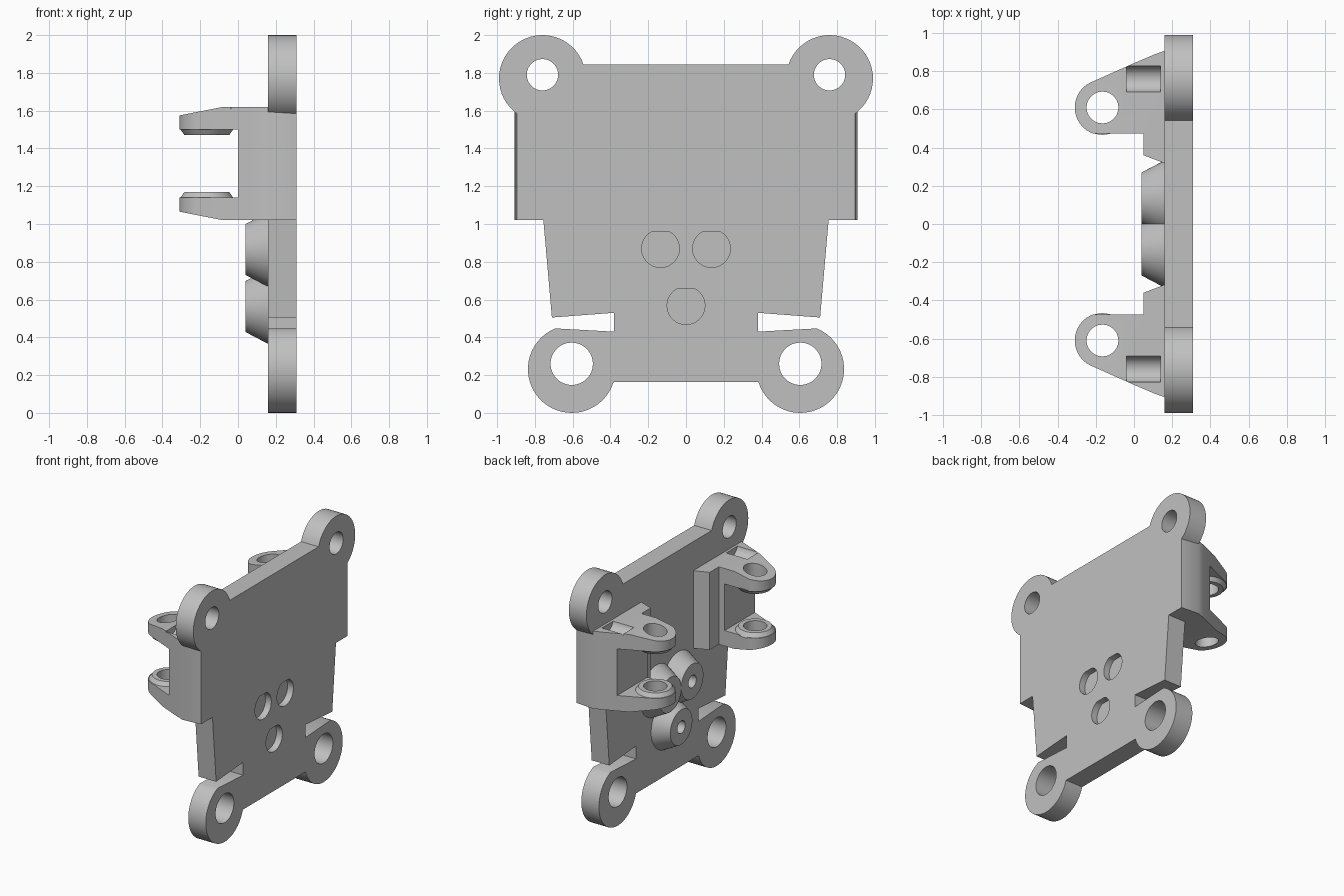
import bpy, bmesh
from math import cos, sin, radians
from mathutils import Vector

cube = bpy.data.objects.get("Cube")
if cube:
    bpy.data.objects.remove(cube, do_unlink=True)

grey = bpy.data.materials.new("grey plastic")
grey.use_nodes = True
COLOUR = (0.53, 0.53, 0.53, 1)
grey.diffuse_color = COLOUR
grey.node_tree.nodes["Principled BSDF"].inputs["Base Color"].default_value = COLOUR


def arc(centre, r, start, end, steps=32):
    """Points on an arc, angles in degrees."""
    angles = [radians(start + (end - start) * i / steps) for i in range(steps + 1)]
    return [(centre[0] + r * cos(a), centre[1] + r * sin(a)) for a in angles]


def circle(centre, r):
    return arc(centre, r, 0, 360, 48)[:-1]


def loft(name, lower, upper, a, b, axis):
    """Solid between two matching outlines at a and b along an axis."""
    place = {"x": lambda p, h: Vector((h, p[0], p[1])),
             "y": lambda p, h: Vector((p[0], h, p[1])),
             "z": lambda p, h: Vector((p[0], p[1], h))}[axis]
    bm = bmesh.new()
    low = [bm.verts.new(place(p, a)) for p in lower]
    high = [bm.verts.new(place(p, b)) for p in upper]
    bm.faces.new(low)
    bm.faces.new(high)
    n = len(low)
    for i in range(n):
        j = (i + 1) % n
        bm.faces.new((low[i], low[j], high[j], high[i]))
    bmesh.ops.recalc_face_normals(bm, faces=bm.faces)
    mesh = bpy.data.meshes.new(name)
    bm.to_mesh(mesh)
    bm.free()
    mesh.materials.append(grey)
    obj = bpy.data.objects.new(name, mesh)
    bpy.context.collection.objects.link(obj)
    return obj


def prism(name, outline, a, b, axis):
    return loft(name, outline, outline, a, b, axis)


def select(obj):
    bpy.ops.object.select_all(action='DESELECT')
    obj.select_set(True)
    bpy.context.view_layer.objects.active = obj


def combine(obj, tool, operation='DIFFERENCE'):
    """Apply a boolean and remove the tool."""
    mod = obj.modifiers.new("cut", 'BOOLEAN')
    mod.operation, mod.object, mod.solver = operation, tool, 'EXACT'
    select(obj)
    bpy.ops.object.modifier_apply(modifier=mod.name)
    bpy.data.objects.remove(tool, do_unlink=True)


def smooth(obj):
    select(obj)
    bpy.ops.object.shade_smooth_by_angle(angle=radians(30))


# Mounting plate with four round lugs and two side slits
half = (arc((0.76, 1.77), 0.23, 161, -54)
        + [(0.895, 1.02), (0.755, 1.02), (0.71, 0.505), (0.38, 0.53), (0.38, 0.43)]
        + arc((0.605, 0.232), 0.232, 68, -163))
outline = half + [(-y, z) for y, z in reversed(half)]
plate = prism("mounting_plate", outline, 0.16, 0.31, "x")
for s in (1, -1):
    combine(plate, prism("hole", circle((s * 0.76, 1.79), 0.083), 0, 1, "x"))
    combine(plate, prism("hole", circle((s * 0.605, 0.26), 0.112), 0, 1, "x"))

# Conical standoffs, with flat-topped recesses on the other face
for name, y, z in (("left_standoff", -0.135, 0.865),
                   ("right_standoff", 0.135, 0.865),
                   ("lower_standoff", 0, 0.563)):
    recess = [(p, min(q, z + 0.1)) for p, q in arc((y, z + 0.005), 0.1, 115, 425, 40)]
    combine(plate, prism("recess", recess, 0.26, 0.4, "x"))
    combine(plate, prism("bore", circle((y, z), 0.048), 0.1, 0.23, "x"))
    cone = loft(name, circle((y, z), 0.135), circle((y, z), 0.199), 0.04, 0.162, "x")
    combine(cone, prism("bore", circle((y, z), 0.048), -0.1, 0.3, "x"))
    smooth(cone)
smooth(plate)


# Hinge brackets with two ears each
def hinge_bracket(name, s):
    def side(points):
        return [(x, s * y) for x, y in points]

    pin = (-0.165, 0.61)
    profile = ([(0.305, 0.896), (0.16, 0.907), (0.1, 0.885), (0, 0.842)]
               + arc(pin, 0.145, 114, 250)
               + [(-0.2, 0.473), (0.05, 0.473), (0.05, 0.36), (0.16, 0.318), (0.305, 0.318)])
    bracket = prism(name, side(profile), 1.02, 1.62, "z")
    # gap between the ears
    gap = [(-0.5, 0.2), (0, 0.2), (0, 1.1), (-0.5, 1.1)]
    combine(bracket, prism("gap", side(gap), 1.14, 1.50, "z"))
    # ears taper towards the tip on their outer faces
    for edge, d in ((1.62, 1), (1.02, -1)):
        wedge = [(-0.08, edge), (-0.4, edge - d * 0.063),
                 (-0.4, edge + d * 0.1), (-0.08, edge + d * 0.1)]
        combine(bracket, prism("taper", wedge, -1.2, 1.2, "y"))
    # raised rings facing each other around the pin holes
    for base, tip in ((1.505, 1.47), (1.135, 1.17)):
        ring = loft("ring", side(circle(pin, 0.143)), side(circle(pin, 0.118)),
                    base, tip, "z")
        combine(bracket, ring, 'UNION')
    combine(bracket, prism("pin_hole", side(circle(pin, 0.083)), 0.9, 1.8, "z"))
    # rounded groove in the upper ear
    groove = circle((s * 0.76, 1.635), 0.07)
    combine(bracket, prism("groove", groove, -0.04, 0.14, "x"))
    smooth(bracket)


hinge_bracket("rear_hinge_bracket", 1)
hinge_bracket("front_hinge_bracket", -1)
